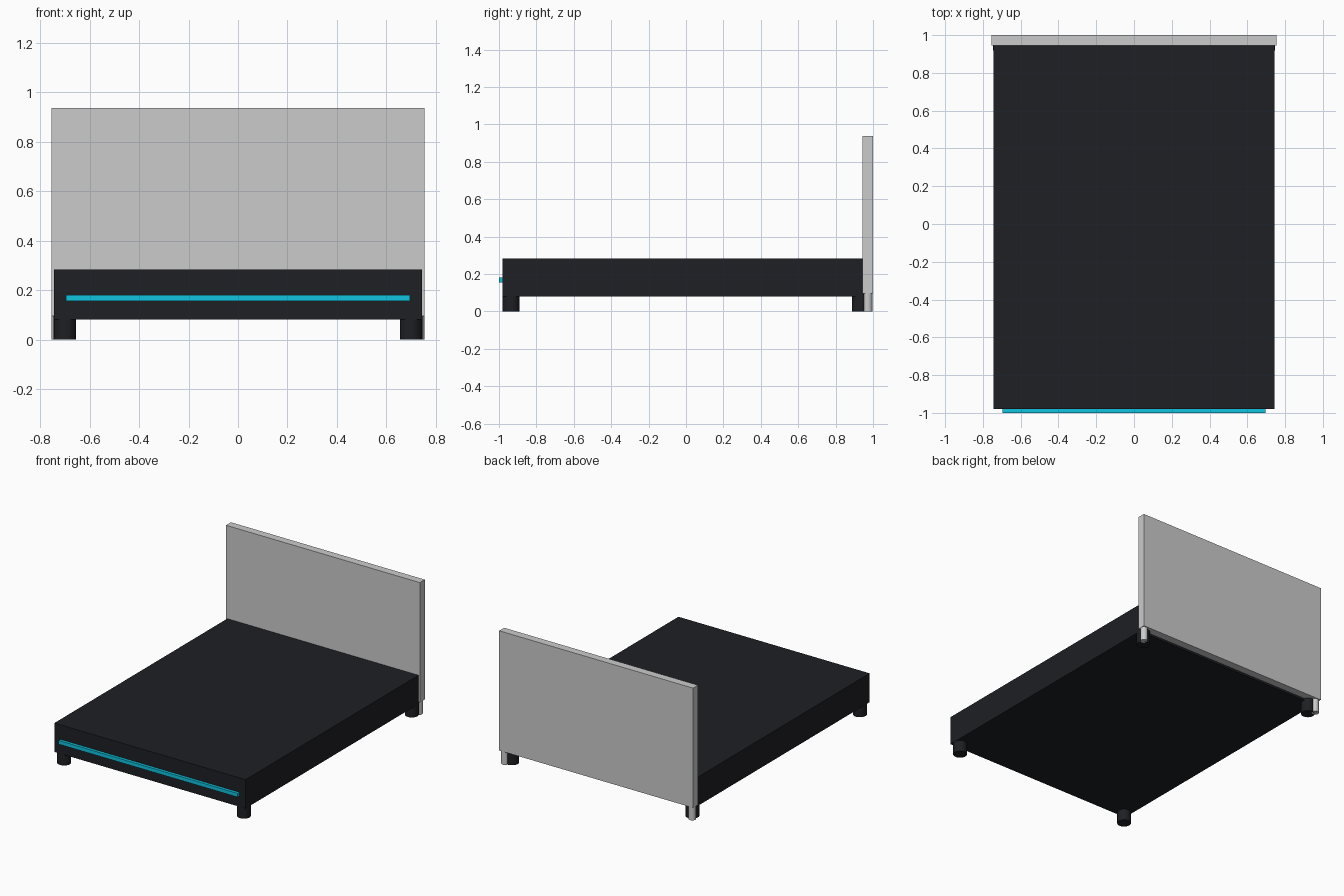
import bpy
import math

if "Cube" in bpy.data.objects:
    bpy.data.objects.remove(bpy.data.objects["Cube"])


def material(name, color):
    mat = bpy.data.materials.new(name)
    mat.diffuse_color = color
    mat.use_nodes = True
    mat.node_tree.nodes["Principled BSDF"].inputs["Base Color"].default_value = mat.diffuse_color
    return mat


DARK = material("dark_fabric", (0.013, 0.014, 0.018, 1))
CYAN = material("cyan_trim", (0.005, 0.55, 0.74, 1))


def box(name, x, y, z, mat=None):
    """Box from (min, max) ranges."""
    ranges = (x, y, z)
    bpy.ops.mesh.primitive_cube_add(size=1, location=[(a + b) / 2 for a, b in ranges])
    obj = bpy.context.object
    obj.name = name
    obj.scale = [b - a for a, b in ranges]
    bpy.ops.object.transform_apply(location=False, rotation=False, scale=True)
    if mat:
        obj.data.materials.append(mat)
    return obj


def leg(name, x, y, radius, height, mat=None):
    bpy.ops.mesh.primitive_cylinder_add(vertices=24, radius=radius, depth=height,
                                        location=(x, y, height / 2))
    obj = bpy.context.object
    obj.name = name
    bpy.ops.object.shade_smooth_by_angle(angle=math.radians(40))
    if mat:
        obj.data.materials.append(mat)
    return obj


# Main platform, headboard and front accent strip
box("bed_base", (-0.745, 0.745), (-0.98, 0.945), (0.08, 0.283), DARK)
box("headboard", (-0.755, 0.755), (0.945, 1.0), (0.095, 0.938))
box("front_trim", (-0.697, 0.697), (-1.0, -0.98), (0.155, 0.181), CYAN)

# Legs, mirrored left and right
for side, s in (("left", -1), ("right", 1)):
    leg(f"front_leg_{side}", s * 0.70, -0.935, 0.045, 0.08, DARK)
    leg(f"rear_leg_{side}", s * 0.702, 0.932, 0.045, 0.095, DARK)
    leg(f"headboard_leg_{side}", s * 0.73, 0.972, 0.024, 0.095)
